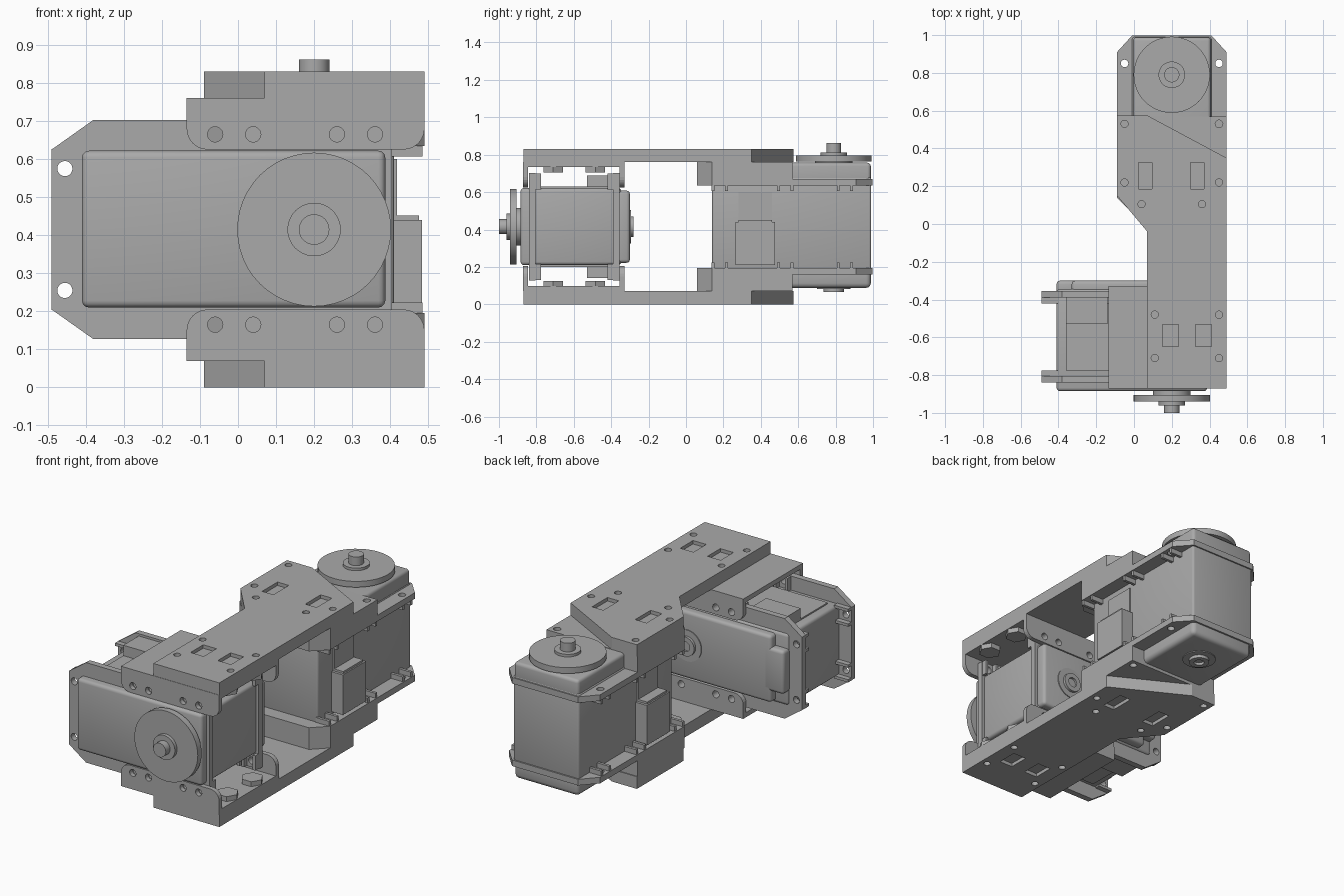
import bpy, bmesh, math
from mathutils import Vector

cube = bpy.data.objects.get("Cube")
if cube:
    bpy.data.objects.remove(cube, do_unlink=True)

grey = bpy.data.materials.new("mid_grey")
grey.use_nodes = True
GREY = (0.4, 0.4, 0.4, 1)
grey.diffuse_color = GREY
grey.node_tree.nodes["Principled BSDF"].inputs["Base Color"].default_value = GREY
MID = 0.415   # height of the mirror plane between the two side plates
AX = 0.2      # x of both output shafts


def prism(name, axis, pts, lo, hi, bevel=0.0, segs=3):
    """Extrude a 2D outline along an axis; pts hold the other two coordinates."""
    def place(p, d):
        co = list(p)
        co.insert("xyz".index(axis), d)
        return co
    bm = bmesh.new()
    face = bm.faces.new([bm.verts.new(place(p, lo)) for p in pts])
    ext = bmesh.ops.extrude_face_region(bm, geom=[face])
    shift = Vector(place((0, 0), hi - lo))
    for v in ext["geom"]:
        if isinstance(v, bmesh.types.BMVert):
            v.co += shift
    bmesh.ops.recalc_face_normals(bm, faces=bm.faces)
    if bevel:
        bmesh.ops.bevel(bm, geom=bm.edges[:], offset=bevel, segments=segs,
                        profile=0.5, affect='EDGES')
    mesh = bpy.data.meshes.new(name)
    bm.to_mesh(mesh)
    bm.free()
    mesh.materials.append(grey)
    ob = bpy.data.objects.new(name, mesh)
    bpy.context.collection.objects.link(ob)
    return ob


def smooth(ob):
    bpy.ops.object.select_all(action='DESELECT')
    ob.select_set(True)
    bpy.context.view_layer.objects.active = ob
    bpy.ops.object.shade_smooth_by_angle(angle=math.radians(35))
    return ob


def box(name, x, y, z, bevel=0.0):
    ob = prism(name, 'z', rect(x, y), z[0], z[1], bevel)
    return smooth(ob) if bevel else ob


def rect(a, b):
    return [(a[0], b[0]), (a[1], b[0]), (a[1], b[1]), (a[0], b[1])]


def circle(c, r, n=48):
    return [(c[0] + r * math.cos(math.tau * i / n),
             c[1] + r * math.sin(math.tau * i / n)) for i in range(n)]


def disc(name, axis, c, r, lo, hi, n=48):
    ob = prism(name, axis, circle(c, r, n), lo, hi)
    return smooth(ob) if n > 8 else ob


def cut(ob, cutters):
    bpy.ops.object.select_all(action='DESELECT')
    bpy.context.view_layer.objects.active = ob
    ob.select_set(True)
    for c in cutters:
        c.hide_render = True
        mod = ob.modifiers.new("cut", 'BOOLEAN')
        mod.operation, mod.solver, mod.object = 'DIFFERENCE', 'EXACT', c
        bpy.ops.object.modifier_apply(modifier=mod.name)
        bpy.data.objects.remove(c, do_unlink=True)


def holes(axis, centres, r, lo, hi):
    return [prism("cutter", axis, circle(c, r, 20), lo, hi) for c in centres]


def mirror(ob, name, axis, centre):
    mesh = ob.data.copy()
    i = "xyz".index(axis)
    for v in mesh.vertices:
        v.co[i] = 2 * centre - v.co[i]
    mesh.flip_normals()
    dup = bpy.data.objects.new(name, mesh)
    bpy.context.collection.objects.link(dup)


def both(ob):
    """Add the lower twin of an upper part."""
    base = ob.name
    ob.name = "upper_" + base
    mirror(ob, "lower_" + base, 'z', MID)


# Side plates joining the two actuators
plate = prism("link_plate", 'z', [(0.07, -0.87), (0.49, -0.87), (0.49, 0.35), (0.07, 0.575),
                                  (-0.09, 0.575), (-0.09, 0.15), (0.07, -0.04)], 0.76, 0.83)
pts = [(x, y) for x in (0.11, 0.45) for y in (-0.48, -0.71)]
pts += [(-0.05, 0.53), (-0.05, 0.22), (0.45, 0.22), (0.04, 0.105), (0.36, 0.105)]
cutters = holes('z', pts, 0.019, 0.7, 0.9)
for cx, cy, w, h in ((0.06, 0.255, 0.036, 0.07), (0.335, 0.255, 0.036, 0.07),
                     (0.193, -0.59, 0.042, 0.058), (0.367, -0.59, 0.042, 0.058)):
    cutters.append(prism("cutter", 'z', rect((cx - w, cx + w), (cy - h, cy + h)), 0.81, 0.9))
cut(plate, cutters)
both(plate)

# Channel brackets around the front actuator
both(box("bracket_web", (-0.135, 0.49), (-0.85, -0.35), (0.733, 0.76)))
R = 0.055
arc = [(math.cos(a), math.sin(a)) for a in (math.pi / 2 * i / 6 for i in range(7))]
outline = [(-0.135, 0.76), (0.49, 0.76)]
outline += [(0.49 - R + R * c, 0.625 + R - R * s) for c, s in arc]
outline += [(-0.135 + R - R * s, 0.625 + R - R * c) for c, s in arc]
for name, lo, hi in (("bracket_front_leg", -0.872, -0.845), ("bracket_rear_leg", -0.355, -0.328)):
    leg = prism(name, 'y', outline, lo, hi)
    cut(leg, holes('y', [(x, 0.665) for x in (-0.06, 0.04, 0.26, 0.36)], 0.02, lo - 0.1, hi + 0.1))
    both(leg)
for x in (0.11, 0.43):
    for y in (-0.71, -0.485):
        both(disc("hex_nut", 'z', (x, y), 0.06, 0.705, 0.735, 6))

# Front actuator body, covers and shaft
box("front_body", (-0.41, 0.387), (-0.885, -0.345), (0.21, 0.622), 0.018)
box("front_rear_cover", (-0.33, 0.387), (-0.38, -0.30), (0.222, 0.608), 0.018)
box("front_rear_cover_tab", (-0.41, -0.28), (-0.38, -0.30), (0.29, 0.54), 0.018)
disc("front_horn", 'y', (AX, MID), 0.202, -0.94, -0.905)
disc("front_horn_neck", 'y', (AX, MID), 0.1, -0.91, -0.88)
disc("front_horn_collar", 'y', (AX, MID), 0.07, -0.96, -0.93)
disc("front_shaft", 'y', (AX, MID), 0.04, -1.0, -0.95)
disc("front_rear_ring", 'y', (AX, MID), 0.09, -0.32, -0.295)
boss = disc("front_rear_boss", 'y', (AX, MID), 0.055, -0.31, -0.28)
cut(boss, holes('y', [(AX, MID)], 0.028, -0.292, -0.2))

# Front actuator mounting flanges with nut pockets
octagon = [(-0.49, 0.205), (-0.38, 0.127), (0.405, 0.127), (0.405, 0.703),
           (-0.38, 0.703), (-0.49, 0.625)]
ends = [(-0.455, 0.575), (-0.455, 0.255)]
for name, lo, hi, b0, b1 in (("front_flange", -0.84, -0.805, -0.81, -0.775),
                             ("rear_flange", -0.39, -0.355, -0.42, -0.385)):
    fl = prism(name, 'y', octagon, lo, hi)
    cut(fl, holes('y', ends + [(x, z) for x in (-0.06, 0.04, 0.26, 0.36) for z in (0.165, 0.665)],
                  0.02, lo - 0.1, hi + 0.1))
    for x in (-0.06, 0.04, 0.26, 0.36):
        for s in (-1, 1):
            both(box(name + "_nut_pocket", (x + s * 0.036 - 0.008, x + s * 0.036 + 0.008),
                     (b0, b1), (0.615, 0.70)))
    for z in (0.525, 0.61):
        both(box(name + "_end_rib", (-0.49, -0.40), (b0, b1), (z, z + 0.016)))
both(box("front_side_panel", (-0.36, 0.1), (-0.775, -0.42), (0.60, 0.63)))
both(box("front_connector", (-0.36, -0.14), (-0.53, -0.39), (0.60, 0.69)))

# Rear actuator body, covers and shaft
box("rear_body", (-0.01, 0.41), (0.14, 0.99), (0.17, 0.68), 0.012)
box("rear_top_cover", (-0.005, 0.407), (0.16, 0.988), (0.62, 0.757), 0.018)
box("rear_bottom_cover", (-0.005, 0.407), (0.16, 0.988), (0.088, 0.21), 0.025)
disc("rear_horn", 'z', (AX, 0.79), 0.202, 0.763, 0.797)
disc("rear_horn_neck", 'z', (AX, 0.79), 0.1, 0.75, 0.77)
disc("rear_horn_collar", 'z', (AX, 0.79), 0.07, 0.79, 0.812)
disc("rear_shaft", 'z', (AX, 0.79), 0.04, 0.80, 0.862)
disc("rear_bottom_ring", 'z', (AX, 0.79), 0.09, 0.083, 0.1)
boss = disc("rear_bottom_boss", 'z', (AX, 0.79), 0.055, 0.065, 0.1)
cut(boss, holes('z', [(AX, 0.79)], 0.028, 0.0, 0.08))

# Rear actuator flanges, spacers and nut pockets
c = 0.08
flange = prism("rear_mount_flange", 'z', [
    (-0.09 + c, 0.06), (0.49 - c, 0.06), (0.49, 0.06 + c), (0.49, 0.91),
    (0.49 - c, 0.998), (-0.09 + c, 0.998), (-0.09, 0.91), (-0.09, 0.06 + c)], 0.635, 0.67)
cut(flange, holes('z', [(-0.05, 0.85), (0.45, 0.85)], 0.02, 0.5, 0.8))
both(flange)
spacer = prism("rear_spacer", 'z', [
    (-0.09 + c, 0.06), (0.49 - c, 0.06), (0.49, 0.06 + c), (0.49, 0.57),
    (-0.09, 0.57), (-0.09, 0.06 + c)], 0.665, 0.76)
cut(spacer, holes('z', [(-0.05, 0.53), (0.45, 0.53)], 0.02, 0.72, 0.8))
both(spacer)
for x0, x1 in ((-0.085, 0.0), (0.40, 0.485)):
    for y in (0.18, 0.53, 0.85):
        for s in (-1, 1):
            both(box("rear_nut_pocket", (x0, x1), (y + s * 0.036 - 0.008, y + s * 0.036 + 0.008),
                     (0.607, 0.64)))

# Rear actuator side connectors
for side, s in (("left", 1), ("right", -1)):
    def span(a, b):
        return tuple(sorted((AX + s * a, AX + s * b)))
    box(side + "_connector", span(0.19, 0.283), (0.265, 0.475), (0.21, 0.44))
    box(side + "_connector_tip", span(0.19, 0.275), (0.28, 0.46), (0.44, 0.452))
    box(side + "_connector_panel", span(0.20, 0.218), (0.28, 0.46), (0.44, 0.60))
